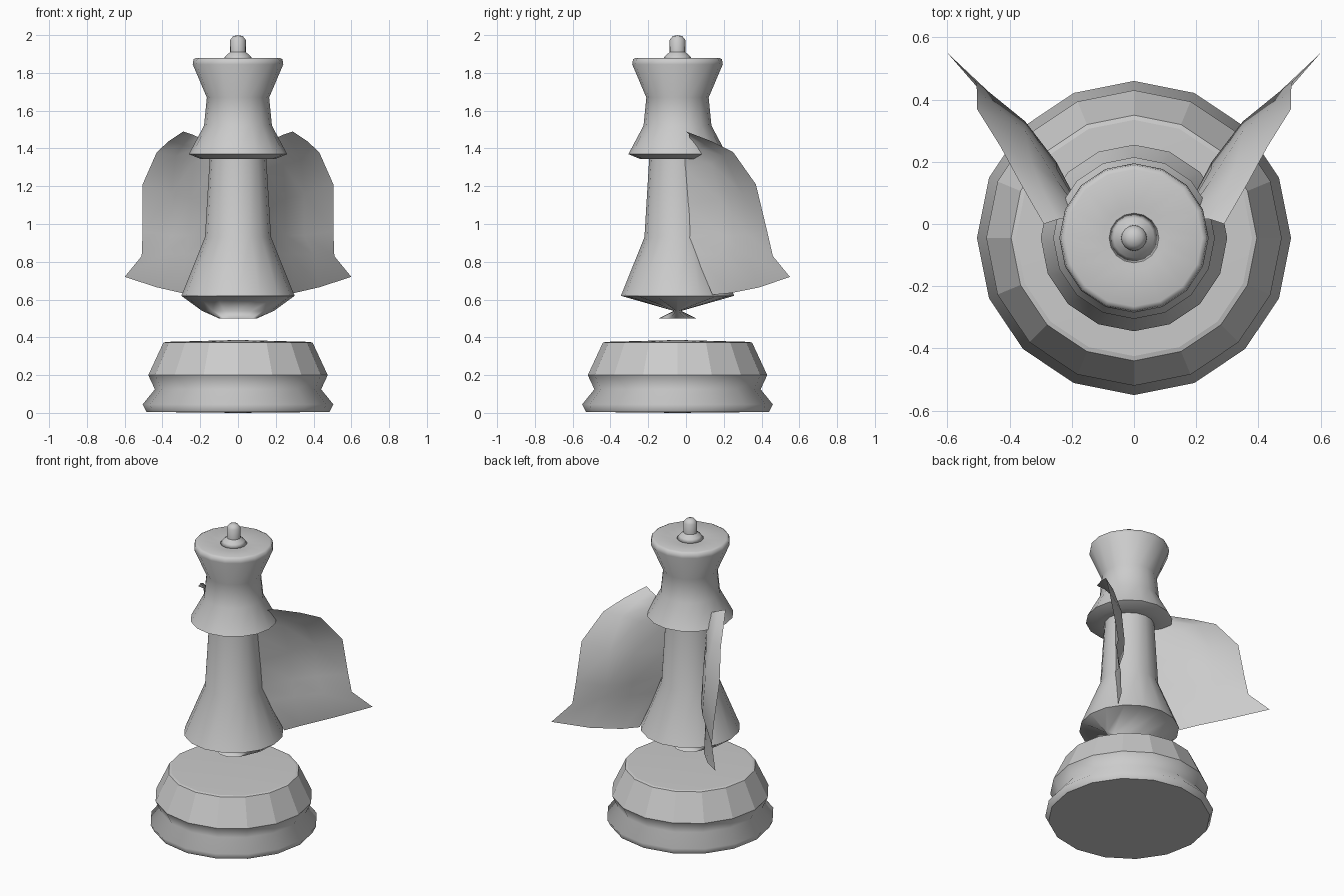
import bpy, bmesh
from math import sin, cos, tau

if "Cube" in bpy.data.objects:
    bpy.data.objects.remove(bpy.data.objects["Cube"])

AXIS_Y = -0.045
SIDES = 16


def finish(bm, name):
    me = bpy.data.meshes.new(name)
    bm.to_mesh(me)
    bm.free()
    ob = bpy.data.objects.new(name, me)
    bpy.context.scene.collection.objects.link(ob)
    return ob


def lathe(name, profile, sharp=(), flat=()):
    """Revolve (rx, ry, z) rings; a zero radius makes a pole."""
    bm = bmesh.new()
    rings = []
    for rx, ry, z in profile:
        if rx == 0:
            rings.append([bm.verts.new((0, AXIS_Y, z))] * SIDES)
        else:
            rings.append([bm.verts.new((rx * cos(tau * i / SIDES),
                                        AXIS_Y + ry * sin(tau * i / SIDES), z))
                          for i in range(SIDES)])
    for k in range(len(rings) - 1):
        a, b = rings[k], rings[k + 1]
        for i in range(SIDES):
            j = (i + 1) % SIDES
            quad = list(dict.fromkeys((a[i], a[j], b[j], b[i])))
            bm.faces.new(quad).smooth = k not in flat
    for k in sharp:
        for i in range(SIDES):
            e = bm.edges.get((rings[k][i], rings[k][(i + 1) % SIDES]))
            e.smooth = False
    bmesh.ops.recalc_face_normals(bm, faces=bm.faces)
    return finish(bm, name)


def round_profile(points):
    return [(r, r, z) for r, z in points]


# Stepped base with a faceted upper band
lathe("base", round_profile([
    (0, 0), (0.485, 0.005), (0.505, 0.045), (0.44, 0.125), (0.475, 0.2),
    (0.395, 0.372), (0.38, 0.376), (0, 0.386)]),
    sharp=(1, 4, 5, 6), flat=(4,))

# Floating column with pinched underside, collar and flared crown
lathe("column", [
    (0, 0, 0.5), (0.1, 0.1, 0.5), (0.19, 0.02, 0.54)] + round_profile([
        (0.3, 0.62), (0.175, 0.93), (0.15, 1.345), (0.2, 1.345), (0.26, 1.37),
        (0.18, 1.52), (0.165, 1.67), (0.24, 1.845), (0.235, 1.872), (0.22, 1.88),
        (0.1, 1.865), (0, 1.87)]),
    sharp=(1, 3, 5, 7))

# Small finial on top
lathe("finial", round_profile([
    (0, 1.86), (0.08, 1.87), (0.065, 1.89), (0.042, 1.91), (0.041, 1.975),
    (0.025, 1.995), (0, 2.0)]), sharp=(3,))

# Swept wing sheet: rows from top to bottom, each from column to outer edge
WING = [
    [(.14, .00, 1.42), (.20, .02, 1.455), (.245, .015, 1.475), (.29, .00, 1.49)],
    [(.14, -.01, 1.36), (.22, .07, 1.40), (.29, .10, 1.42), (.365, .13, 1.44)],
    [(.14, -.01, 1.29), (.24, .13, 1.32), (.33, .20, 1.36), (.43, .25, 1.38)],
    [(.14, -.01, 1.10), (.25, .18, 1.13), (.35, .30, 1.16), (.505, .37, 1.21)],
    [(.15, .00, .94), (.25, .20, .94), (.35, .33, .94), (.505, .43, .96)],
    [(.18, .05, .84), (.28, .19, .84), (.40, .32, .84), (.51, .46, .83)],
    [(.24, .14, .625), (.30, .24, .635), (.43, .39, .665), (.60, .55, .72)],
]
bm = bmesh.new()
grid = [[bm.verts.new(p) for p in row] for row in WING]
for r0, r1 in zip(grid, grid[1:]):
    for i in range(len(r0) - 1):
        bm.faces.new((r0[i], r0[i + 1], r1[i + 1], r1[i])).smooth = True
wings = finish(bm, "wings")
mirror = wings.modifiers.new("mirror", 'MIRROR')
mirror.use_mirror_merge = False
